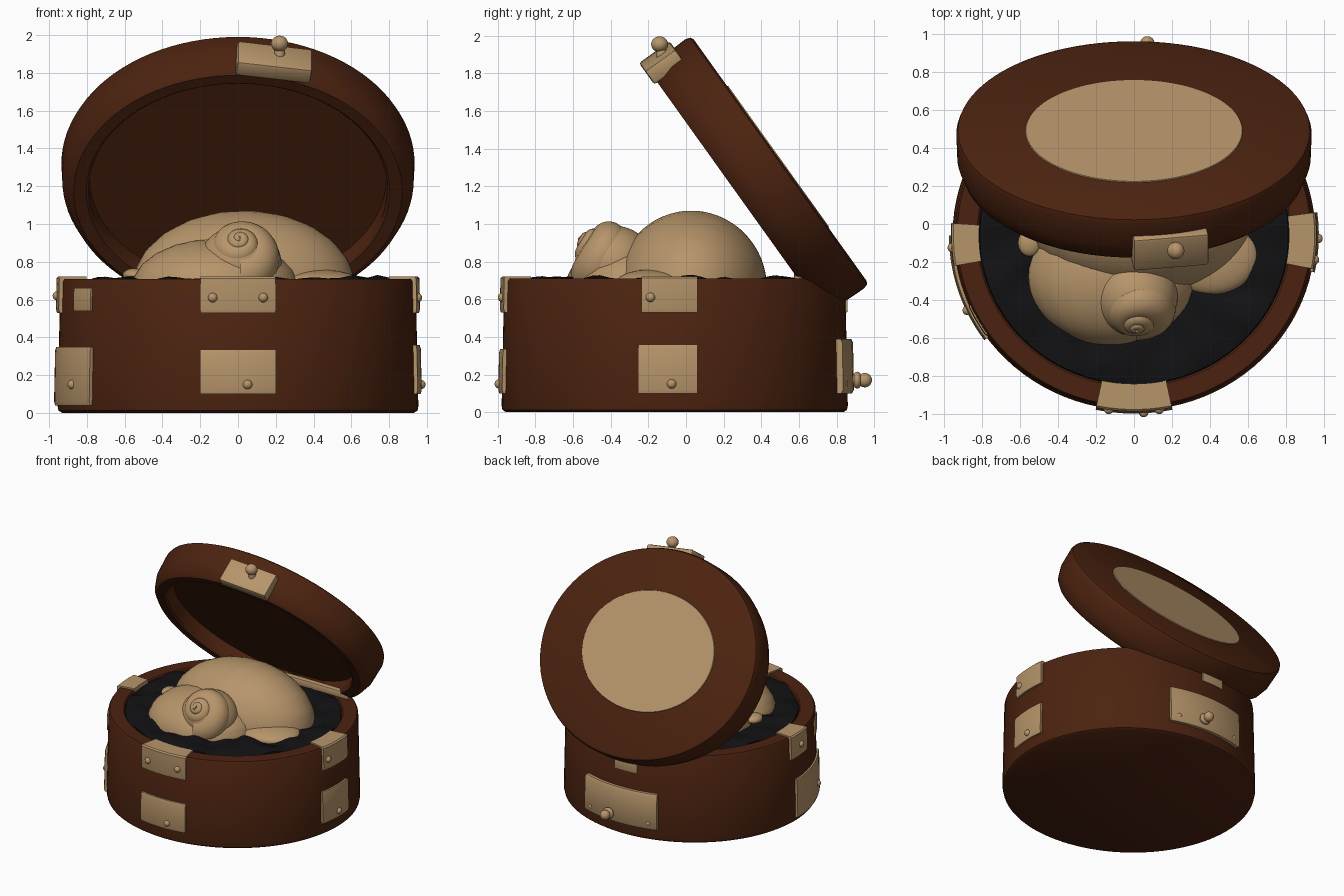
import bpy, bmesh, math
from mathutils import Matrix, Vector

cube = bpy.data.objects.get("Cube")
if cube:
    bpy.data.objects.remove(cube, do_unlink=True)


def material(name, rgb):
    m = bpy.data.materials.new(name)
    m.use_nodes = True
    m.diffuse_color = (*rgb, 1)
    m.node_tree.nodes["Principled BSDF"].inputs["Base Color"].default_value = (*rgb, 1)
    return m


WOOD = material("dark brown wood", (0.072, 0.0165, 0.005))
TAN = material("tan", (0.47, 0.30, 0.145))
BLACK = material("black cloth", (0.006, 0.006, 0.007))


def finish(name, bm, mat, angle=40):
    bmesh.ops.recalc_face_normals(bm, faces=bm.faces[:])
    me = bpy.data.meshes.new(name)
    bm.to_mesh(me)
    bm.free()
    me.materials.append(mat)
    ob = bpy.data.objects.new(name, me)
    bpy.context.collection.objects.link(ob)
    bpy.ops.object.select_all(action='DESELECT')
    ob.select_set(True)
    bpy.context.view_layer.objects.active = ob
    bpy.ops.object.shade_smooth_by_angle(angle=math.radians(angle))
    return ob


def bridge(bm, a, b):
    n = len(a)
    for i in range(n):
        bm.faces.new((a[i], a[(i + 1) % n], b[(i + 1) % n], b[i]))


def lathe(name, profile, rx, ry, mat, frame, wobble=None, seg=96):
    """Revolve (radius, height) points into an elliptical solid."""
    bm = bmesh.new()
    rings = []
    for r, z in profile:
        ring = []
        for i in range(seg):
            t = math.tau * i / seg
            p = Vector((r * rx * math.cos(t), r * ry * math.sin(t), z))
            if wobble:
                p = wobble(p, t)
            ring.append(bm.verts.new(frame @ p))
        rings.append(ring)
    for a, b in zip(rings, rings[1:]):
        bridge(bm, a, b)
    bm.faces.new(rings[0])
    bm.faces.new(rings[-1])
    return finish(name, bm, mat)


def ellipsoid(name, centre, radii, mat=TAN, ridge=0.0):
    bm = bmesh.new()
    bmesh.ops.create_uvsphere(bm, u_segments=64, v_segments=32, radius=1)
    for v in bm.verts:
        turn = math.atan2(v.co.z, v.co.x)
        v.co *= 1 + ridge * math.sin(turn * 22 + 3 * v.co.y) * (1 - v.co.y ** 2)
        v.co = Vector(centre) + Vector([c * r for c, r in zip(v.co, radii)])
    return finish(name, bm, mat)


# Round box
CY, RX, RY, H = -0.06, 0.955, 0.92, 0.71
BOX = Matrix.Translation((0, CY, 0))
lathe("box_base", [(0.01, 0), (0.975, 0), (0.995, 0.012), (1, 0.035), (0.985, 0.695),
                   (0.975, H), (0.865, H), (0.855, 0.7), (0.855, 0.6), (0.01, 0.6)],
      RX, RY, WOOD, BOX)


# Lumpy cloth lining
def lumps(p, t):
    r = math.hypot(p.x, p.y)
    p.z += 0.016 * math.sin(9 * t + 5 * r) * math.sin(14 * r) + 0.008 * math.sin(17 * t - 9 * r)
    return p


lathe("cloth_lining", [(0.01, 0.67)] + [(0.06 * i, 0.67 + 0.003 * i) for i in range(1, 14)]
      + [(0.85, 0.695), (0.855, 0.61)], RX, RY, BLACK, BOX, lumps)


# Metal plates that follow the box wall
def wall(az, z, off):
    k = 1 - 0.015 * z / H
    a = math.radians(az)
    return Vector(((RX * k + off) * math.cos(a), CY + (RY * k + off) * math.sin(a), z))


def wall_plate(name, az0, az1, z0, z1, wrap=False, thick=0.02):
    if wrap:
        section = [(-0.02, z0), (thick * 0.7, z0), (thick, z0 + 0.02), (thick, z1 - 0.01),
                   (thick - 0.01, z1), (-0.125, z1), (-0.125, z1 - 0.03), (-0.02, z1 - 0.03)]
    else:
        section = [(-0.02, z0), (thick * 0.7, z0), (thick, z0 + 0.02),
                   (thick, z1 - 0.02), (thick * 0.7, z1), (-0.02, z1)]
    bm = bmesh.new()
    steps = 12
    rings = [[bm.verts.new(wall(az0 + (az1 - az0) * i / steps, z, o)) for o, z in section]
             for i in range(steps + 1)]
    for a, b in zip(rings, rings[1:]):
        bridge(bm, a, b)
    bm.faces.new(rings[0])
    bm.faces.new(rings[-1])
    finish(name, bm, TAN, 30)


TOP = H + 0.012
wall_plate("front_rim_plate", 258, 282, 0.53, TOP, True)
wall_plate("front_lower_plate", 258, 282, 0.1, 0.335)
wall_plate("left_rim_plate", -11, 7.5, 0.53, TOP, True)
wall_plate("left_lower_plate", -12, 7.5, 0.1, 0.36)
wall_plate("right_rim_plate", 176, 190, 0.53, TOP, True)
wall_plate("right_small_plate", 204, 215, 0.54, 0.66, thick=0.01)
wall_plate("right_lower_plate", 180, 216, 0.04, 0.35)
wall_plate("back_small_plate", 87, 99, 0.53, 0.62, thick=0.01)
wall_plate("back_clasp_plate", 70, 109, 0.1, 0.39, thick=0.035)

# Rivets on the plates
for i, (az, z) in enumerate([(262, 0.61), (278, 0.61), (-8, 0.61), (273, 0.15), (-1, 0.15),
                             (184, 0.62), (205, 0.15), (74, 0.15), (105, 0.15)]):
    ellipsoid(f"rivet_{i + 1}", wall(az, z, 0.016), (0.025, 0.025, 0.025))

# Back clasp knob
ellipsoid("back_knob_neck", (0.07, 0.88, 0.17), (0.035, 0.06, 0.035))
ellipsoid("back_knob_collar", (0.07, 0.91, 0.17), (0.045, 0.025, 0.045))
ellipsoid("back_knob_ball", (0.07, 0.95, 0.17), (0.038, 0.038, 0.038))

# Open lid, tilted back
LID = Matrix.Translation((0, 0.5, 1.34)) @ Matrix.Rotation(math.radians(-54.4), 4, 'X')
lathe("lid", [(0.01, 0), (0.97, 0), (0.99, -0.01), (1, -0.035), (0.995, -0.18), (0.965, -0.26),
              (0.93, -0.29), (0.86, -0.285), (0.845, -0.27), (0.84, -0.17), (0.01, -0.17)],
      0.935, 0.815, WOOD, LID)
lathe("lid_inlay", [(0.01, 0.005), (0.99, 0.005), (1, -0.004), (0.01, -0.004)],
      0.575, 0.465, TAN, LID @ Matrix.Translation((0, -0.02, 0)))


def block(name, size, frame, bevel):
    bm = bmesh.new()
    bmesh.ops.create_cube(bm, size=1, matrix=frame @ Matrix.Diagonal((*size, 1)))
    bmesh.ops.bevel(bm, geom=bm.edges[:], offset=bevel, segments=2, affect='EDGES', profile=0.5)
    finish(name, bm, TAN)


# Lid clasp and hinge
clasp = LID @ Matrix.Translation((0.19, -0.785, -0.21)) @ Matrix.Rotation(math.radians(8), 4, 'Z')
block("lid_clasp_plate", (0.4, 0.09, 0.2), clasp, 0.015)
ellipsoid("lid_knob", (0.22, -0.14, 1.955), (0.045, 0.045, 0.042))
ellipsoid("lid_knob_neck", (0.22, -0.13, 1.9), (0.028, 0.028, 0.05))
block("hinge_strip", (1.2, 0.05, 0.06), Matrix.Translation((0, 0.6, 0.735)), 0.012)

# Shell body and flared lip
ellipsoid("shell_body", (0.03, 0.03, 0.66), (0.59, 0.4, 0.41), ridge=0.004)
ellipsoid("shell_front_whorl", (-0.12, -0.27, 0.66), (0.44, 0.37, 0.26), ridge=0.006)
ellipsoid("shell_lip", (0.41, -0.17, 0.69), (0.24, 0.2, 0.07))
ellipsoid("shell_edge_nub", (-0.55, -0.1, 0.73), (0.06, 0.07, 0.035))


# Shell spire: a tube that grows as it coils away from the tip
def spire(tip, axis, turns=3.0, growth=2.1, steps=150, sides=24):
    axis = Vector(axis).normalized()
    side = Vector((1, 0, 0))
    up = side.cross(axis)
    if up.z < 0:
        up = -up
    bm = bmesh.new()
    rings = []
    for i in range(steps + 1):
        t = turns * (i / steps - 1)
        s = growth ** t
        a = -math.tau * t - math.pi / 2
        out = side * math.cos(a) + up * math.sin(a)
        c = Vector(tip) - axis * 0.2 * s + out * 0.115 * s
        rings.append([bm.verts.new(c + 0.135 * s * (out * math.cos(q) + axis * math.sin(q)))
                      for q in (math.tau * j / sides for j in range(sides))])
    for a, b in zip(rings, rings[1:]):
        bridge(bm, a, b)
    bm.faces.new(rings[0])
    bm.faces.new(rings[-1])
    finish("shell_spire", bm, TAN, 60)


spire((0.01, -0.57, 0.94), (0, -0.8, 0.6))
ellipsoid("shell_spire_core", (0.01, -0.38, 0.79), (0.22, 0.21, 0.2))
